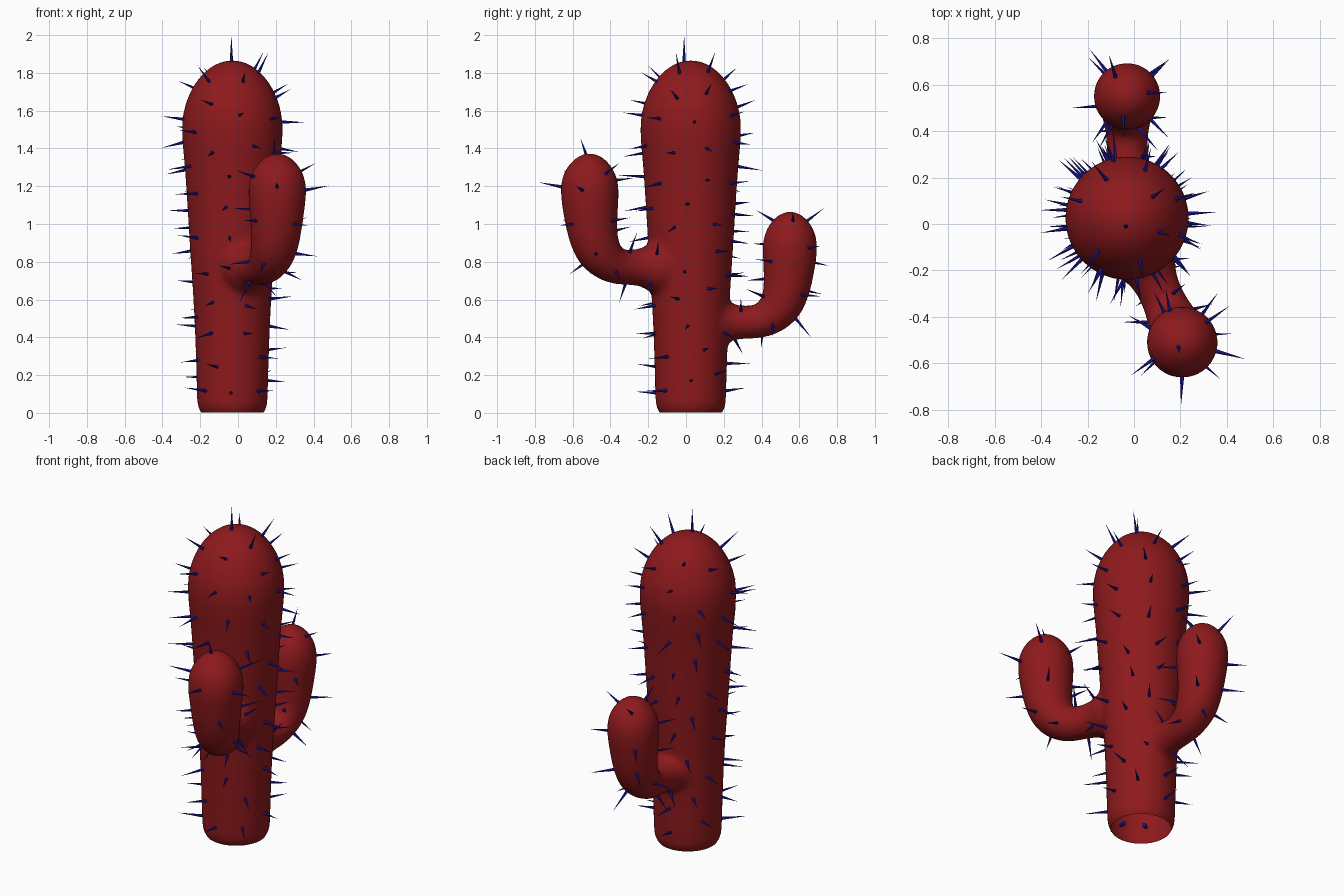
import bpy, bmesh, random
from math import cos, sin, pi
from mathutils import Vector

if "Cube" in bpy.data.objects:
    bpy.data.objects.remove(bpy.data.objects["Cube"])

random.seed(7)
SIDES = 24
CENTRE = Vector((-0.03, 0.025, 0))


def material(name, rgb):
    m = bpy.data.materials.new(name)
    m.diffuse_color = (*rgb, 1)
    m.use_nodes = True
    m.node_tree.nodes["Principled BSDF"].inputs["Base Color"].default_value = m.diffuse_color
    return m


def add_object(name, bm, mat):
    me = bpy.data.meshes.new(name)
    bm.normal_update()
    bm.to_mesh(me)
    bm.free()
    me.materials.append(mat)
    ob = bpy.data.objects.new(name, me)
    bpy.context.collection.objects.link(ob)
    return ob


def tube(bm, path, heading):
    """Closed tube along (distance, height, radius) points in a vertical plane."""
    out = Vector(heading).to_3d().normalized()
    side = out.cross(Vector((0, 0, 1)))
    pts = [CENTRE + out * d + Vector((0, 0, z)) for d, z, r in path]
    rings = []
    for i, p in enumerate(pts):
        t = (pts[min(i + 1, len(pts) - 1)] - pts[max(i - 1, 0)]).normalized()
        u = side.cross(t)
        r = path[i][2] * 1.012
        rings.append([bm.verts.new(p + (side * cos(a) + u * sin(a)) * r)
                      for a in (2 * pi * k / SIDES for k in range(SIDES))])
    for a, b in zip(rings, rings[1:]):
        for k in range(SIDES):
            n = (k + 1) % SIDES
            bm.faces.new((a[k], a[n], b[n], b[k]))
    bm.faces.new(rings[0][::-1])
    bm.faces.new(rings[-1])


red = material("body_red", (0.27, 0.01, 0.012))
blue = material("spine_blue", (0.012, 0.01, 0.33))

# Trunk and the two raised arms
trunk = [(0, -.08, .14), (0, -.03, .15), (0, 0, .16), (0, .02, .182), (0, .05, .187),
         (0, .3, .192), (0, .6, .205), (0, .8, .22), (0, 1.0, .232), (0, 1.3, .25),
         (0, 1.45, .267), (0, 1.58, .267), (0, 1.7, .227), (0, 1.79, .167),
         (0, 1.845, .098), (0, 1.868, .03)]
arm = [(.1, 0, .12), (.2, 0, .15), (.25, 0, .115), (.3, 0, .096), (.37, 0, .093),
       (.45, .005, .1), (.53, .07, .123), (.566, .16, .131), (.58, .28, .143),
       (.586, .4, .157), (.586, .48, .147), (.586, .54, .115), (.586, .588, .068),
       (.586, .605, .02)]

bm = bmesh.new()
tube(bm, trunk, (1, 0))
tube(bm, [(d, z + .77, r) for d, z, r in arm], (.24, -.54))
tube(bm, [(d - .06, z * .97 + .48, r * .94) for d, z, r in arm], (0, 1))
bmesh.ops.recalc_face_normals(bm, faces=bm.faces)
rough = add_object("body_source", bm, red)

# Fuse into one smooth skin
m = rough.modifiers.new("round", 'SUBSURF')
m.levels = m.render_levels = 2
m = rough.modifiers.new("fuse", 'REMESH')
m.mode = 'VOXEL'
m.voxel_size = 0.018
m = rough.modifiers.new("soften", 'SMOOTH')
m.factor = 0.5
m.iterations = 8
dg = bpy.context.evaluated_depsgraph_get()
bm = bmesh.new()
bm.from_mesh(rough.evaluated_get(dg).to_mesh())
bpy.data.objects.remove(rough)

# Open underside, cut level with the ground
bmesh.ops.bisect_plane(bm, geom=bm.verts[:] + bm.edges[:] + bm.faces[:],
                       plane_co=(0, 0, 0.002), plane_no=(0, 0, 1), clear_inner=True)
for f in bm.faces:
    f.smooth = True
bm.normal_update()

# Spines scattered evenly over the skin, one standing on the crown
spots = [(Vector((-.035, -.01, 1.86)), Vector((0, 0, 1)), .14)]
verts = [v for v in bm.verts if v.co.z > .1]
random.shuffle(verts)
for v in verts:
    if all((v.co - p).length > .142 for p, n, h in spots):
        tilt = Vector([random.uniform(-.2, .2) for _ in range(3)])
        n = (v.normal + tilt).normalized()
        height = min(random.uniform(.09, .14), 1.99 - v.co.z)
        spots.append((v.co.copy(), n, height))
add_object("cactus_body", bm, red)

sink = .04
sb = bmesh.new()
for p, n, h in spots:
    u = n.orthogonal().normalized()
    w = n.cross(u)
    tip = sb.verts.new(p + n * h)
    ring = [sb.verts.new(p - n * sink + (u * cos(k * pi / 3) + w * sin(k * pi / 3)) * .012)
            for k in range(6)]
    for k in range(6):
        sb.faces.new((ring[k], ring[(k + 1) % 6], tip))
    sb.faces.new(ring[::-1])
add_object("spines", sb, blue)
